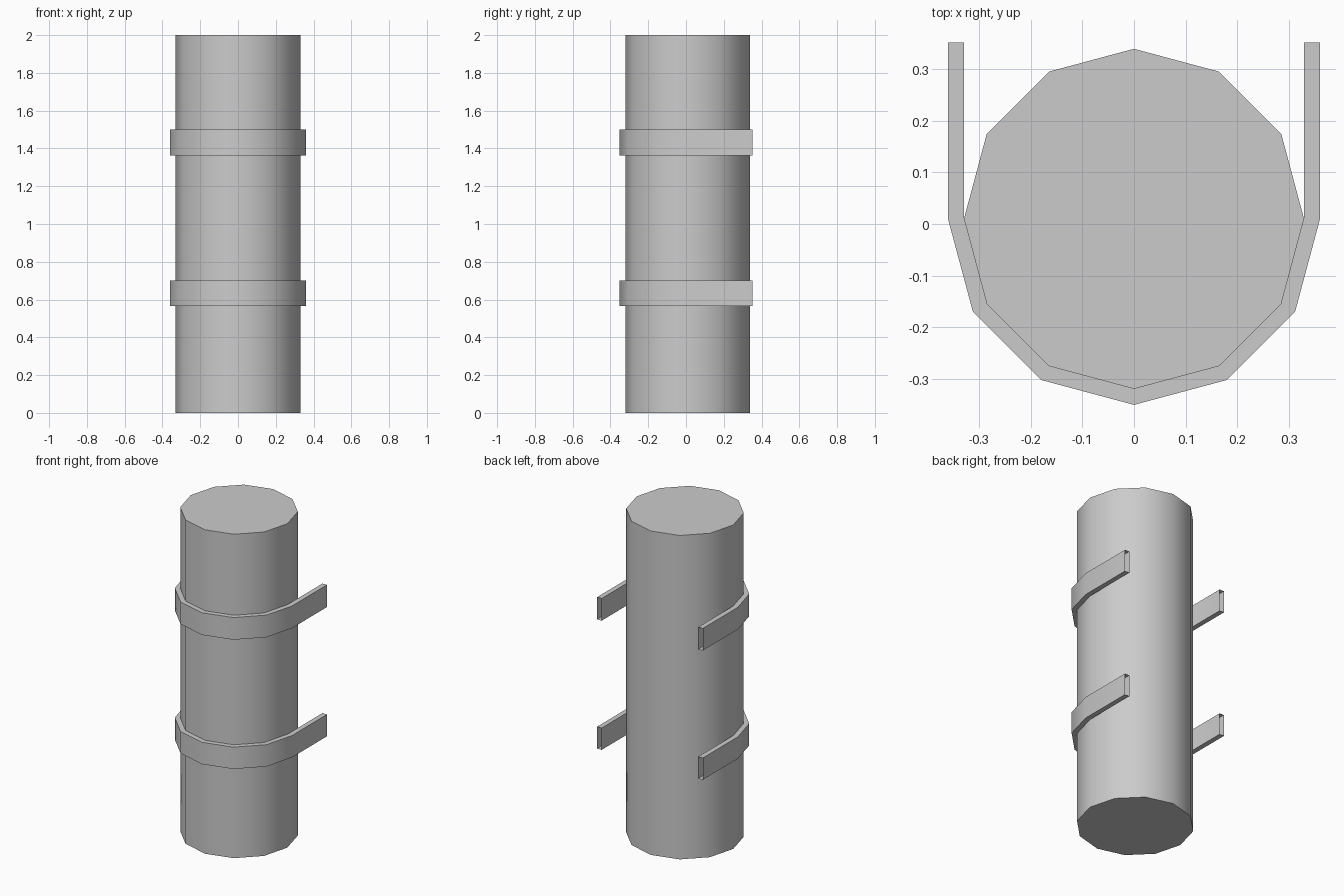
import bpy, bmesh
from math import sin, cos, pi, radians

if "Cube" in bpy.data.objects:
    bpy.data.objects.remove(bpy.data.objects["Cube"])

CY, R, R_OUT, END_Y = 0.01, 0.33, 0.361, 0.352


def finish(bm, name):
    bmesh.ops.recalc_face_normals(bm, faces=bm.faces)
    mesh = bpy.data.meshes.new(name)
    bm.to_mesh(mesh)
    bm.free()
    ob = bpy.data.objects.new(name, mesh)
    bpy.context.collection.objects.link(ob)
    bpy.ops.object.select_all(action='DESELECT')
    ob.select_set(True)
    bpy.context.view_layer.objects.active = ob
    bpy.ops.object.shade_smooth_by_angle(angle=radians(40))
    return ob


def u_path(r):
    # straight arm, half ring round the front, straight arm
    arc = [(r * cos(pi + i * pi / 6), CY + r * sin(pi + i * pi / 6)) for i in range(7)]
    return [(-r, END_Y)] + arc + [(r, END_Y)]


def strap(name, z0, z1):
    # rectangular tube along the U path, open at both ends
    bm = bmesh.new()
    rings = []
    for (xi, yi), (xo, yo) in zip(u_path(R), u_path(R_OUT)):
        rings.append([bm.verts.new(p) for p in
                      ((xi, yi, z0), (xo, yo, z0), (xo, yo, z1), (xi, yi, z1))])
    for a, b in zip(rings, rings[1:]):
        for k in range(4):
            n = (k + 1) % 4
            bm.faces.new((a[k], b[k], b[n], a[n]))
    return finish(bm, name)


# Twelve-sided tank body
bm = bmesh.new()
rings = [[bm.verts.new((R * cos(i * pi / 6), CY + R * sin(i * pi / 6), z))
          for i in range(12)] for z in (0, 2)]
for i in range(12):
    j = (i + 1) % 12
    bm.faces.new((rings[0][i], rings[0][j], rings[1][j], rings[1][i]))
for ring in rings:
    bm.faces.new(ring)
finish(bm, "cylinder_body")

# Two holding straps
strap("lower_strap", 0.565, 0.70)
strap("upper_strap", 1.363, 1.50)
